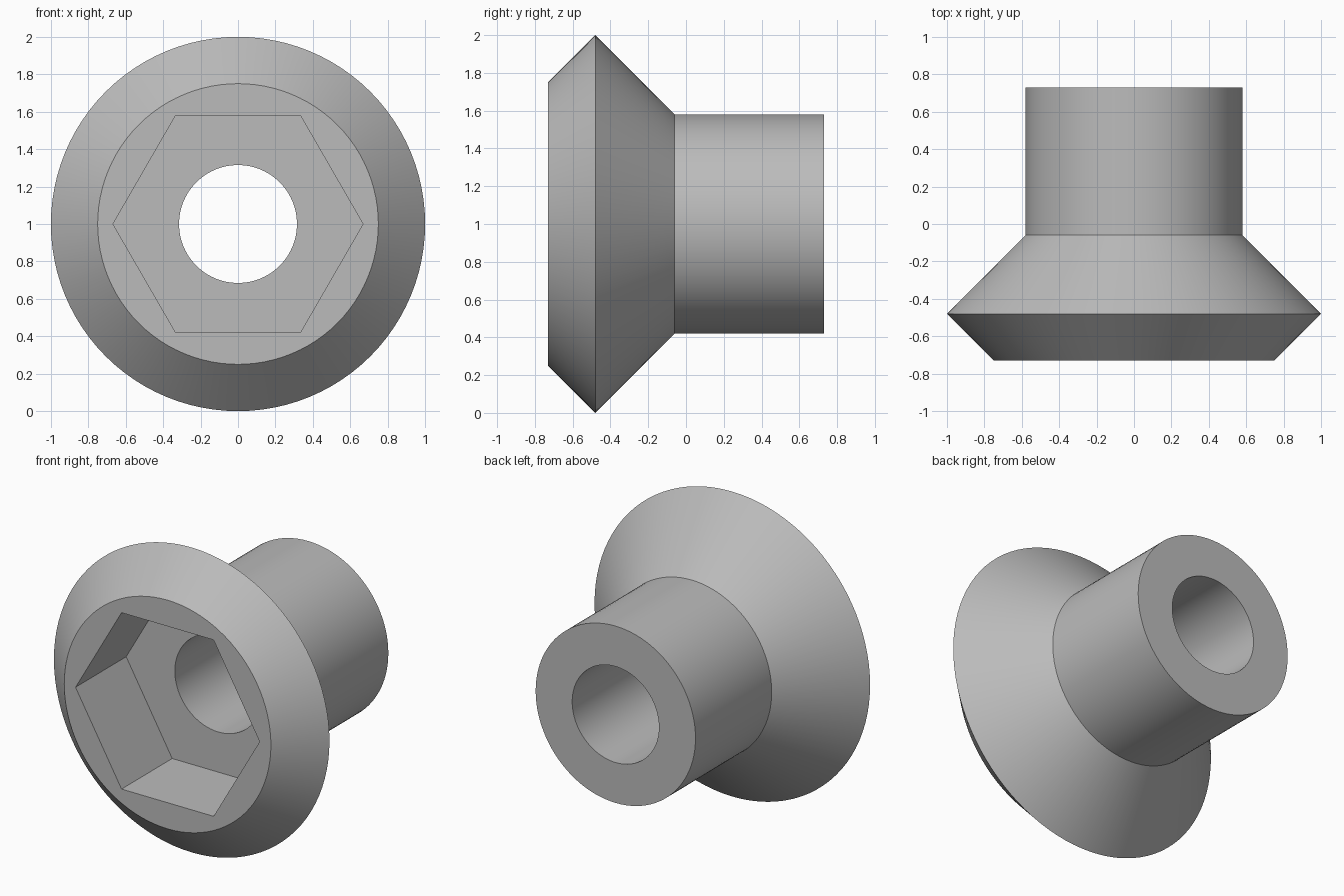
import bpy, bmesh
from math import cos, pi, radians, sin

if "Cube" in bpy.data.objects:
    bpy.data.objects.remove(bpy.data.objects["Cube"], do_unlink=True)

SIDES = 96  # divisible by six so the hexagon corners fall on points

steel = bpy.data.materials.new("plain grey")
steel.use_nodes = True
grey = (0.5, 0.5, 0.5, 1)
steel.diffuse_color = grey
steel.node_tree.nodes["Principled BSDF"].inputs["Base Color"].default_value = grey


def ring(bm, radius, y, hexagon=False):
    """Circle of points around the y axis, or a hexagon with the given corner radius."""
    points = []
    for i in range(SIDES):
        a = 2 * pi * i / SIDES
        r = radius
        if hexagon:
            r *= cos(pi / 6) / cos(a % (pi / 3) - pi / 6)
        points.append(bm.verts.new((r * cos(a), y, 1 + r * sin(a))))
    return points


# Closed section: flanged head, shank, through bore and hexagonal socket
bm = bmesh.new()
rings = [
    ring(bm, 0.75, -0.73),
    ring(bm, 1.0, -0.48),
    ring(bm, 0.58, -0.06),
    ring(bm, 0.58, 0.73),
    ring(bm, 0.315, 0.73),
    ring(bm, 0.315, -0.205),
    ring(bm, 0.668, -0.205, hexagon=True),
    ring(bm, 0.668, -0.73, hexagon=True),
]
for k, near in enumerate(rings):
    far = rings[(k + 1) % len(rings)]
    for i in range(SIDES):
        j = (i + 1) % SIDES
        bm.faces.new((near[i], near[j], far[j], far[i]))
bmesh.ops.recalc_face_normals(bm, faces=bm.faces)

mesh = bpy.data.meshes.new("flanged_socket_bushing")
bm.to_mesh(mesh)
bm.free()
mesh.materials.append(steel)
bushing = bpy.data.objects.new("flanged_socket_bushing", mesh)
bpy.context.collection.objects.link(bushing)

# Smooth round walls, crisp rims and socket corners
bpy.ops.object.select_all(action="DESELECT")
bushing.select_set(True)
bpy.context.view_layer.objects.active = bushing
bpy.ops.object.shade_smooth_by_angle(angle=radians(30))
